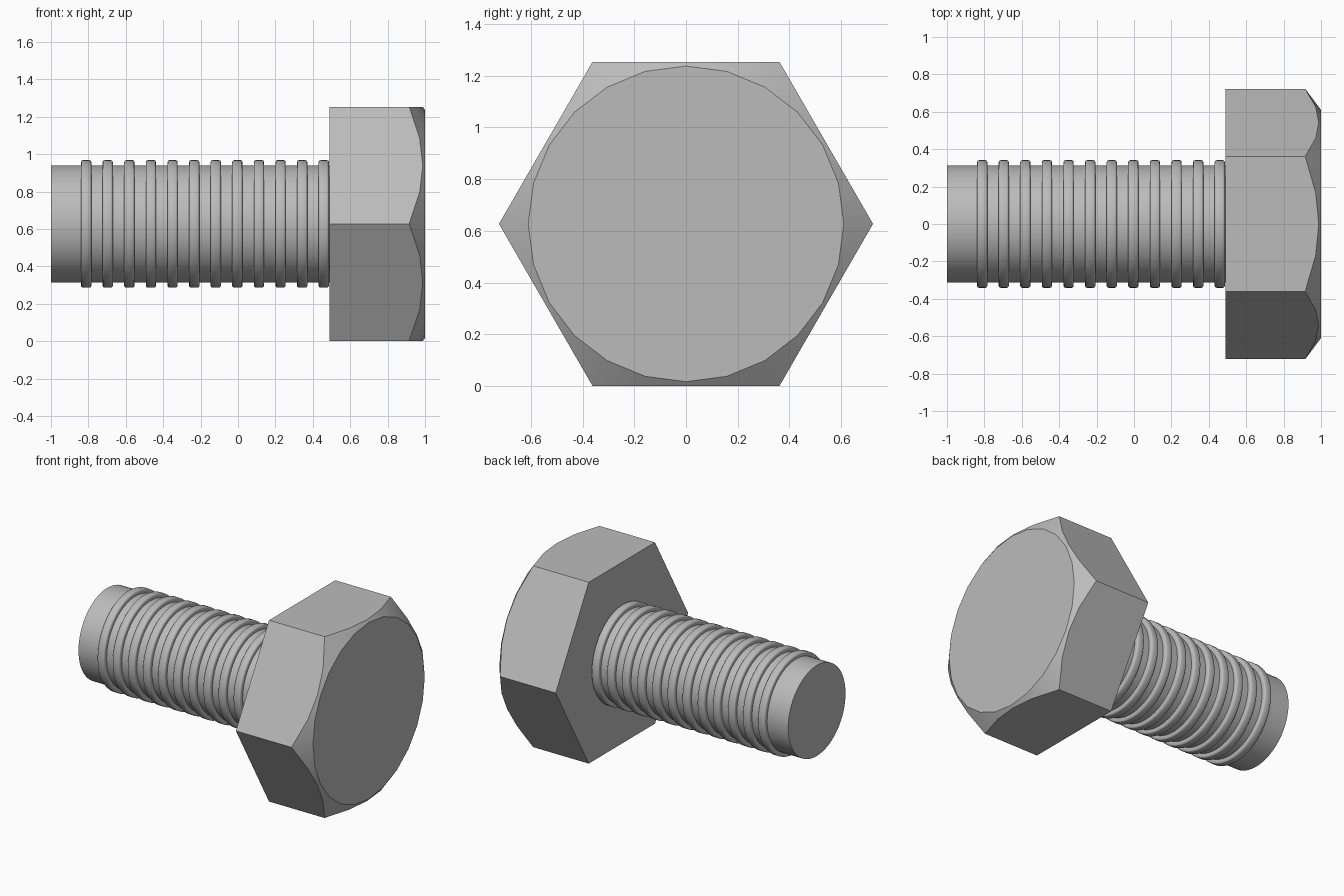
import bpy, bmesh
from math import radians, cos, sin, tau
from mathutils import Vector

cube = bpy.data.objects.get("Cube")
if cube:
    bpy.data.objects.remove(cube, do_unlink=True)

AXIS_Z = 0.627      # height of the bolt's axis
HEAD_X = 0.49       # underside of the head
HEX_R = 0.723       # hexagon corner radius
CAP_R = 0.61        # radius of the flat on top of the head
CHAMFER = 0.085     # chamfer depth at the corners
SIDES = 24          # chamfer facets

steel = bpy.data.materials.new("grey steel")
steel.use_nodes = True
steel.diffuse_color = (0.5, 0.5, 0.5, 1)
steel.node_tree.nodes["Principled BSDF"].inputs["Base Color"].default_value = (0.5, 0.5, 0.5, 1)


def radial(x, r, angle):
    return Vector((x, r * cos(angle), r * sin(angle)))


def finish(name, bm, angle):
    bmesh.ops.recalc_face_normals(bm, faces=bm.faces)
    mesh = bpy.data.meshes.new(name)
    bm.to_mesh(mesh)
    bm.free()
    mesh.materials.append(steel)
    obj = bpy.data.objects.new(name, mesh)
    obj.location.z = AXIS_Z
    bpy.context.collection.objects.link(obj)
    bpy.ops.object.select_all(action='DESELECT')
    obj.select_set(True)
    bpy.context.view_layer.objects.active = obj
    bpy.ops.object.shade_smooth_by_angle(angle=radians(angle))


# Hexagonal head, with its outer corners cut back along a cone
bm = bmesh.new()
base = bm.faces.new([bm.verts.new(radial(HEAD_X, HEX_R, tau * i / 6)) for i in range(6)])
top = bmesh.ops.extrude_face_region(bm, geom=[base])["geom"]
bmesh.ops.translate(bm, vec=(1 - HEAD_X, 0, 0),
                    verts=[v for v in top if isinstance(v, bmesh.types.BMVert)])
if not any(f.calc_center_median().x < HEAD_X + 0.001 for f in bm.faces):
    bm.faces.new([v for v in bm.verts if v.co.x < HEAD_X + 0.001])
half = tau / SIDES / 2
for i in range(SIDES):
    normal = radial(HEX_R - CAP_R, CHAMFER / cos(half), tau * i / SIDES + half)
    cut = bmesh.ops.bisect_plane(
        bm, geom=bm.verts[:] + bm.edges[:] + bm.faces[:], dist=1e-5,
        plane_co=radial(1, CAP_R, tau * i / SIDES), plane_no=normal, clear_outer=True)
    bmesh.ops.holes_fill(bm, edges=[e for e in bm.edges if e.is_boundary])
bmesh.ops.remove_doubles(bm, verts=bm.verts, dist=1e-4)
finish("hex_head", bm, 25)

# Shank with evenly spaced rounded ridges, turned about the x axis
SHANK_R, RIDGE_R = 0.313, 0.341
profile = [(-1, 0), (-1, SHANK_R)]
for i in range(12):
    x = -0.812 + 0.1155 * i
    ridge = [(-0.0275, SHANK_R), (-0.0275, RIDGE_R - 0.01), (-0.024, RIDGE_R - 0.003),
             (-0.017, RIDGE_R)]
    ridge += [(-dx, r) for dx, r in reversed(ridge)]
    profile += [(x + dx, r) for dx, r in ridge]
profile += [(HEAD_X + 0.01, SHANK_R), (HEAD_X + 0.01, 0)]

bm = bmesh.new()
points = [bm.verts.new((x, r, 0)) for x, r in profile]
edges = [bm.edges.new(pair) for pair in zip(points, points[1:])]
bmesh.ops.spin(bm, geom=points + edges, cent=(0, 0, 0), axis=(1, 0, 0),
               angle=tau, steps=64, use_merge=True)
bmesh.ops.remove_doubles(bm, verts=bm.verts, dist=1e-5)
finish("ridged_shank", bm, 50)
